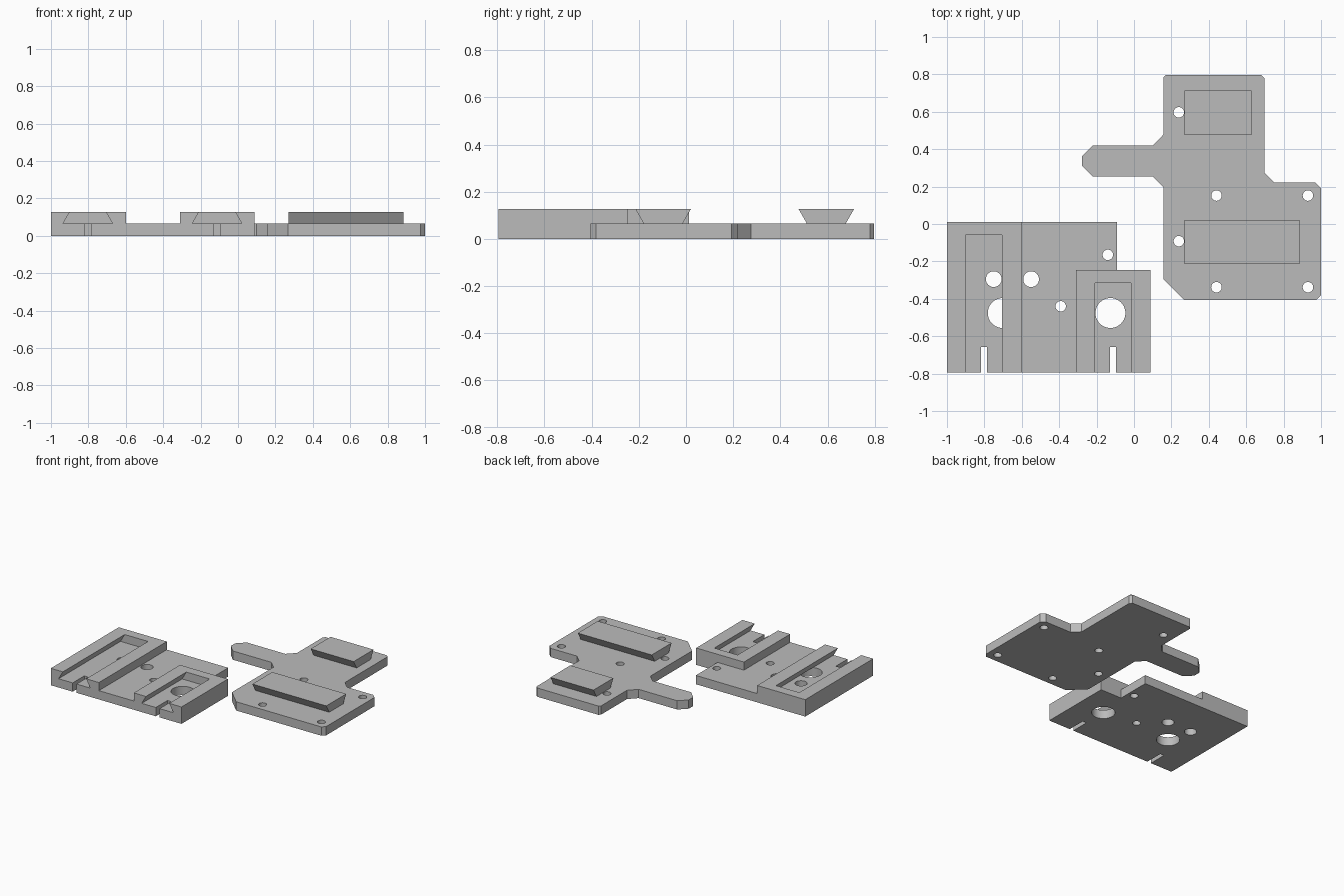
import bpy, bmesh, math

if "Cube" in bpy.data.objects:
    bpy.data.objects.remove(bpy.data.objects["Cube"])

BASE, TOP = 0.066, 0.127      # plate thickness, full height
FLARE = 0.035                 # dovetail overhang per side

grey = bpy.data.materials.new("grey_plastic")
grey.diffuse_color = (0.5, 0.5, 0.5, 1)
grey.use_nodes = True
grey.node_tree.nodes["Principled BSDF"].inputs["Base Color"].default_value = grey.diffuse_color


def prism(name, points, offset):
    """Extrude a closed 3D outline along an offset vector."""
    bm = bmesh.new()
    face = bm.faces.new([bm.verts.new(p) for p in points])
    new = bmesh.ops.extrude_face_region(bm, geom=[face])["geom"]
    bmesh.ops.translate(bm, vec=offset, verts=[v for v in new if isinstance(v, bmesh.types.BMVert)])
    bmesh.ops.recalc_face_normals(bm, faces=bm.faces)
    mesh = bpy.data.meshes.new(name)
    bm.to_mesh(mesh)
    bm.free()
    mesh.materials.append(grey)
    obj = bpy.data.objects.new(name, mesh)
    bpy.context.collection.objects.link(obj)
    return obj


def slab(name, outline, z0, z1):
    return prism(name, [(x, y, z0) for x, y in outline], (0, 0, z1 - z0))


def rect(x0, y0, x1, y1):
    return [(x0, y0), (x1, y0), (x1, y1), (x0, y1)]


def circle(x, y, r, n=40):
    return [(x + r * math.cos(2 * math.pi * i / n), y + r * math.sin(2 * math.pi * i / n)) for i in range(n)]


def combine(target, tool, operation="DIFFERENCE"):
    """Apply a boolean and discard the tool object."""
    mod = target.modifiers.new("boolean", "BOOLEAN")
    mod.operation, mod.solver, mod.object = operation, "EXACT", tool
    bpy.context.view_layer.objects.active = target
    bpy.ops.object.modifier_apply(modifier=mod.name)
    bpy.data.objects.remove(tool, do_unlink=True)


def half_width(z, top_half, direction):
    """Half width of a dovetail at height z, flaring up (+1) or down (-1)."""
    return top_half + direction * FLARE * (z - TOP) / (TOP - BASE)


# Socket plate: full-height body, lowered between and behind the two blocks
socket = slab("socket_plate", [(-1, -0.795), (0.087, -0.795), (0.087, -0.245),
                               (-0.09, -0.245), (-0.09, 0.012), (-1, 0.012)], 0, TOP)
combine(socket, slab("recess", [(-0.6, -0.9), (-0.31, -0.9), (-0.31, -0.245), (0.3, -0.245),
                                (0.3, 0.2), (-0.6, 0.2)], BASE, 0.3))

# Undercut dovetail slots, open at the front, each with a narrow notch in its floor
for cx, back, notch in ((-0.803, -0.06, -0.802), (-0.112, -0.315, -0.111)):
    z = 0.14
    low, high = half_width(BASE, 0.097, -1), half_width(z, 0.097, -1)
    combine(socket, prism("slot", [(cx - low, -0.9, BASE), (cx + low, -0.9, BASE),
                                   (cx + high, -0.9, z), (cx - high, -0.9, z)], (0, back + 0.9, 0)))
    combine(socket, slab("notch", rect(notch - 0.016, -0.9, notch + 0.016, -0.657), -0.1, 0.09))

# Socket plate holes
for x, y, r in ((-0.75, -0.295, 0.042), (-0.55, -0.295, 0.042), (-0.392, -0.44, 0.028),
                (-0.14, -0.165, 0.028), (-0.126, -0.476, 0.08), (-0.702, -0.476, 0.08)):
    combine(socket, slab("hole", circle(x, y, r), -0.1, BASE + 0.0005))

# Slider plate with a side tongue and chamfered corners
slider = slab("slider_plate", [
    (0.157, 0.783), (0.17, 0.797), (0.68, 0.797), (0.697, 0.78), (0.697, 0.275), (0.752, 0.221),
    (0.97, 0.221), (1, 0.192), (1, -0.381), (0.976, -0.405), (0.268, -0.405), (0.157, -0.296),
    (0.157, 0.198), (0.1, 0.253), (-0.22, 0.253), (-0.277, 0.31), (-0.277, 0.363),
    (-0.22, 0.419), (0.1, 0.419), (0.157, 0.478)], 0, BASE)
for x, y in ((0.441, 0.152), (0.93, 0.152), (0.441, -0.338), (0.93, -0.338), (0.24, -0.092), (0.24, 0.597)):
    combine(slider, slab("hole", circle(x, y, 0.028), -0.1, 0.2))

# Dovetail rails, sunk slightly into the plate
for cy, end in ((-0.097, 0.885), (0.595, 0.628)):
    z = 0.05
    low, high = half_width(z, 0.118, 1), 0.118
    combine(slider, prism("rail", [(0.27, cy - low, z), (0.27, cy + low, z),
                                   (0.27, cy + high, TOP), (0.27, cy - high, TOP)],
                          (end - 0.27, 0, 0)), "UNION")

# Smooth hole walls, keep every edge crisp
for obj in (socket, slider):
    bpy.ops.object.select_all(action="DESELECT")
    obj.select_set(True)
    bpy.context.view_layer.objects.active = obj
    bpy.ops.object.shade_smooth_by_angle(angle=math.radians(30))
